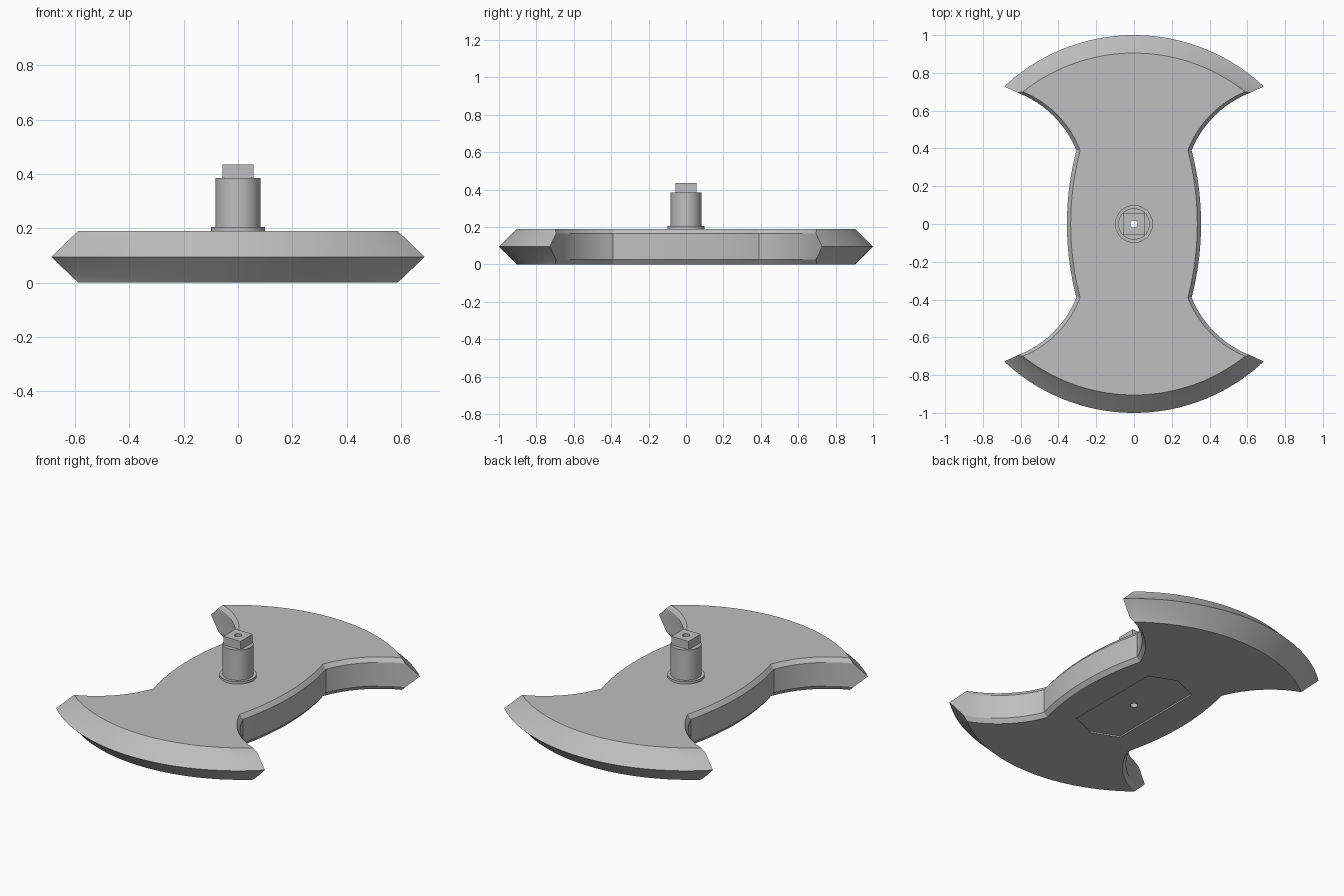
import bpy, bmesh, math
from mathutils import Vector

cube = bpy.data.objects.get("Cube")
if cube:
    bpy.data.objects.remove(cube, do_unlink=True)

steel = bpy.data.materials.new("steel grey")
steel.use_nodes = True
GREY = (0.52, 0.52, 0.52, 1)
steel.diffuse_color = GREY
steel.node_tree.nodes["Principled BSDF"].inputs["Base Color"].default_value = GREY


def finish(name, bm):
    """Turn a bmesh into a named, coloured object."""
    bmesh.ops.recalc_face_normals(bm, faces=bm.faces)
    mesh = bpy.data.meshes.new(name)
    bm.to_mesh(mesh)
    bm.free()
    mesh.materials.append(steel)
    obj = bpy.data.objects.new(name, mesh)
    bpy.context.collection.objects.link(obj)
    return obj


def bowed(a, b, sag, n):
    """Points from a to b along a shallow curve, bowed to the right by sag."""
    a, b = Vector(a), Vector(b)
    d = (b - a).normalized()
    side = Vector((d.y, -d.x))
    half, s = (b - a).length / 2, abs(sag)
    radius = (half * half + s * s) / (2 * s)
    points = []
    for i in range(n + 1):
        t = 2 * i / n - 1
        rise = math.sqrt(radius ** 2 - (t * half) ** 2) - (radius - s)
        points.append((a + b) / 2 + d * half * t + side * math.copysign(rise, sag))
    return points


def outline(waist, notch, corner, tip, crown):
    """Full outline, mirrored from the right-hand side of one blade."""
    neck = bowed((notch, -0.39), (notch, 0.39), waist - notch, 24)[12:]
    flare = bowed((notch, 0.39), corner, -0.045, 12)
    edge = bowed(tip, (-tip[0], tip[1]), crown - tip[1], 48)[:25]
    q = neck + flare[1:] + edge
    upper = q + [Vector((-p.x, p.y)) for p in reversed(q[:-1])]
    return upper + [Vector((-p.x, -p.y)) for p in upper[1:-1]]


def loft(name, layers):
    """Skin a stack of (z, outline) layers and cap both ends."""
    bm = bmesh.new()
    rings = [[bm.verts.new((p[0], p[1], z)) for p in pts] for z, pts in layers]
    n = len(rings[0])
    for low, high in zip(rings, rings[1:]):
        for i in range(n):
            j = (i + 1) % n
            bm.faces.new((low[i], low[j], high[j], high[i]))
    bm.faces.new(rings[0])
    bm.faces.new(rings[-1])
    bmesh.ops.remove_doubles(bm, verts=bm.verts, dist=0.0001)
    return finish(name, bm)


def circle(r, n=48):
    return [(r * math.cos(math.tau * i / n), r * math.sin(math.tau * i / n)) for i in range(n)]


def cut(obj, cutter):
    mod = obj.modifiers.new("cut", "BOOLEAN")
    mod.operation = "DIFFERENCE"
    mod.solver = "EXACT"
    mod.object = cutter
    bpy.context.view_layer.objects.active = obj
    bpy.ops.object.modifier_apply(modifier=mod.name)


# Double blade: flat faces, chamfered sides and a sharp mid edge
flat = outline(0.335, 0.285, (0.588, 0.7), (0.588, 0.7), 0.905)
wall = outline(0.355, 0.305, (0.615, 0.695), (0.615, 0.695), 0.93)
sharp = outline(0.355, 0.305, (0.615, 0.695), (0.687, 0.728), 1.0)
blade = loft("double_blade", [(0, flat), (0.025, wall), (0.095, sharp),
                              (0.165, wall), (0.19, flat)])

# Shaft with a flange at its foot
shaft = loft("shaft", [(0.185, circle(0.1)), (0.205, circle(0.1)),
                       (0.205, circle(0.083)), (0.385, circle(0.083))])

# Square drive block on the shaft
s = 0.057
square = [(-s, -s), (s, -s), (s, s), (-s, s)]
block = loft("drive_block", [(0.38, square), (0.435, square)])

# Shallow pointed recess underneath, and a bore through everything
hexagon = [(0.155, -0.3), (0.155, 0.3), (0, 0.365), (-0.155, 0.3), (-0.155, -0.3), (0, -0.365)]
recess = loft("recess_cutter", [(-0.05, hexagon), (0.008, hexagon)])
bore = loft("bore_cutter", [(-0.1, circle(0.02, 24)), (0.6, circle(0.02, 24))])
cut(blade, recess)
for part in (blade, shaft, block):
    cut(part, bore)
for cutter in (recess, bore):
    bpy.data.objects.remove(cutter, do_unlink=True)

# Smooth curves, crisp corners
for part in (blade, shaft, block):
    bpy.ops.object.select_all(action="DESELECT")
    part.select_set(True)
    bpy.context.view_layer.objects.active = part
    bpy.ops.object.shade_smooth_by_angle(angle=math.radians(25))
